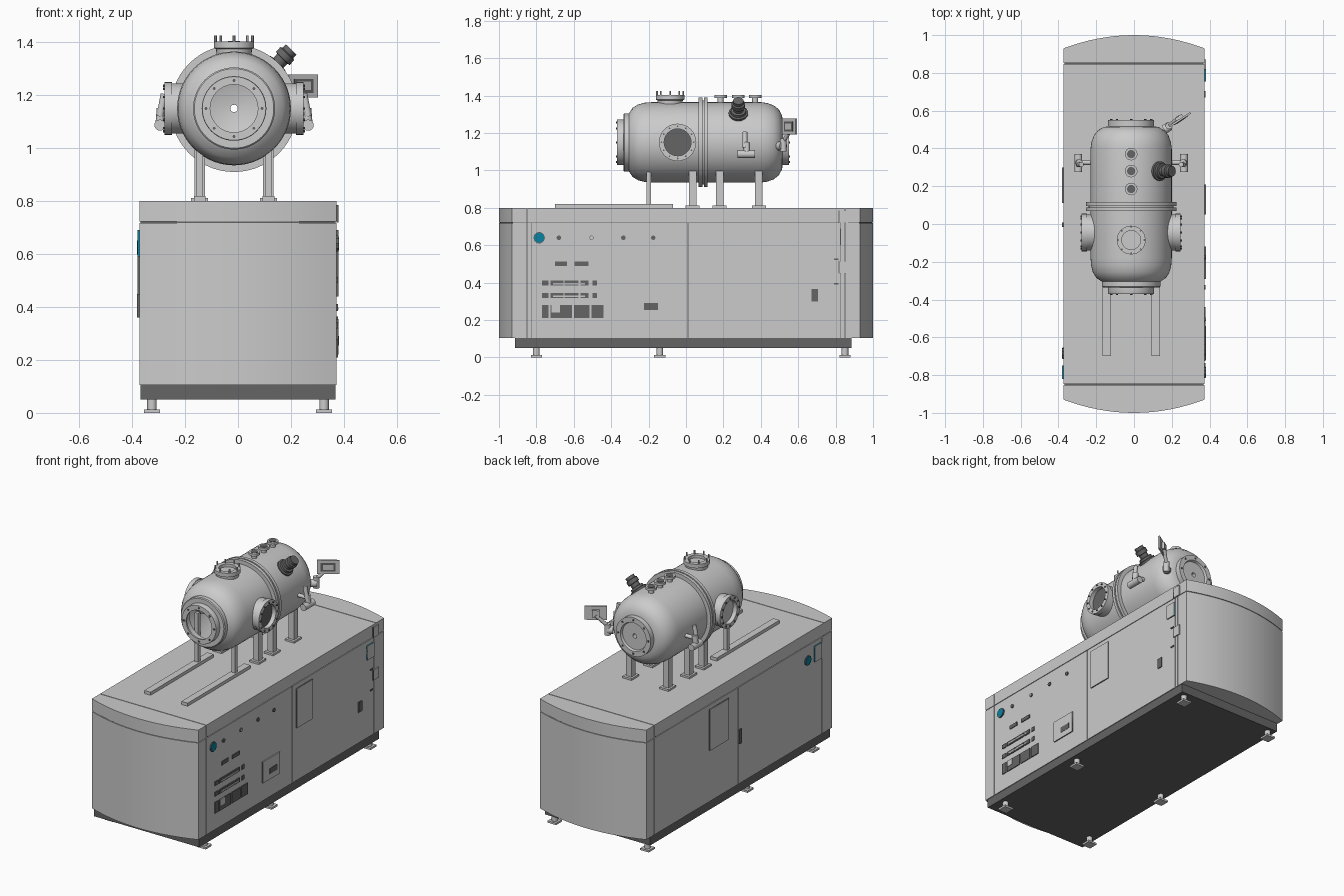
import bpy, bmesh, math
from mathutils import Vector

cube = bpy.data.objects.get("Cube")
if cube:
    bpy.data.objects.remove(cube, do_unlink=True)


def material(name, rgb):
    m = bpy.data.materials.new(name)
    m.use_nodes = True
    m.diffuse_color = (*rgb, 1)
    m.node_tree.nodes["Principled BSDF"].inputs["Base Color"].default_value = (*rgb, 1)
    return m


GREY = material("light grey", (0.6, 0.6, 0.6))
DARK = material("dark grey", (0.13, 0.13, 0.13))
BLUE = material("teal blue", (0.003, 0.22, 0.35))


def finish(name, bm, mat, angle=30):
    bmesh.ops.recalc_face_normals(bm, faces=bm.faces)
    me = bpy.data.meshes.new(name)
    bm.to_mesh(me)
    bm.free()
    me.materials.append(mat)
    ob = bpy.data.objects.new(name, me)
    bpy.context.collection.objects.link(ob)
    bpy.ops.object.select_all(action='DESELECT')
    ob.select_set(True)
    bpy.context.view_layer.objects.active = ob
    bpy.ops.object.shade_smooth_by_angle(angle=math.radians(angle))
    return ob


def box(name, x, y, z, mat=GREY):
    """Box from (low, high) pairs."""
    bm = bmesh.new()
    bmesh.ops.create_cube(bm, size=1)
    for v in bm.verts:
        v.co = [(a + b) / 2 + c * (b - a) for (a, b), c in zip((x, y, z), v.co)]
    return finish(name, bm, mat)


def lathe(name, base, axis, profile, mat=GREY, segs=24, closed=False):
    """Revolve (radius, height) points around an axis."""
    q = Vector(axis).to_track_quat('Z', 'Y')
    bm = bmesh.new()
    rings = []
    for r, h in profile:
        ring = []
        for i in range(segs):
            a = math.tau * i / segs
            p = Vector((r * math.cos(a), r * math.sin(a), h))
            ring.append(bm.verts.new(Vector(base) + q @ p))
        rings.append(ring)
    pairs = list(zip(rings, rings[1:]))
    if closed:
        pairs.append((rings[-1], rings[0]))
    for lo, hi in pairs:
        for i in range(segs):
            j = (i + 1) % segs
            bm.faces.new((lo[i], lo[j], hi[j], hi[i]))
    if not closed:
        bm.faces.new(rings[0])
        bm.faces.new(rings[-1])
    return finish(name, bm, mat)


def rod(name, a, b, r, mat=GREY, segs=16):
    d = Vector(b) - Vector(a)
    return lathe(name, a, d, [(r, 0), (r, d.length)], mat, segs)


def prism(name, outline, z0, z1, mat=GREY):
    bm = bmesh.new()
    f = bm.faces.new([bm.verts.new((x, y, z0)) for x, y in outline])
    up = bmesh.ops.extrude_face_region(bm, geom=[f])
    bmesh.ops.translate(bm, vec=(0, 0, z1 - z0),
                        verts=[v for v in up["geom"] if isinstance(v, bmesh.types.BMVert)])
    return finish(name, bm, mat)


# Cabinet: bowed end panels, doors and a three piece lid around a dark core
W, SEAM = 0.373, 0.85


def bow(side, w=W, inset=0.0, steps=16):
    ts = [-1 + 2 * i / steps for i in range(steps + 1)]
    return [(side * -t * w, side * (0.93 - inset + 0.07 * (1 - t * t))) for t in ts]


def end_outline(side):
    inner = side * (SEAM + 0.002)
    return [(-side * W, inner), (side * W, inner)] + bow(side)


prism("cabinet_core", bow(1, W - 0.005, 0.005) + bow(-1, W - 0.005, 0.005), 0.108, 0.79, DARK)
for side, tag in ((-1, "front"), (1, "back")):
    prism(tag + "_end_panel", end_outline(side), 0.105, 0.718)
    prism(tag + "_lid_end", end_outline(side), 0.722, 0.8)
    for s in (-1, 1):
        x = sorted((s * 0.34, s * W))
        y = sorted((side * 0.83, side * (SEAM - 0.002)))
        box(tag + "_corner_post", x, y, (0.105, 0.718))
box("lid_middle", (-W, W), (-0.848, 0.848), (0.722, 0.8))
for s in (-1, 1):
    x = sorted((s * 0.34, s * W))
    box("front_door", x, (-0.826, 0.008), (0.105, 0.718))
    box("back_door", x, (0.014, 0.826), (0.105, 0.718))

# Plinth and levelling feet
box("plinth", (-0.368, 0.368), (-0.915, 0.885), (0.05, 0.108), DARK)
for y in (-0.8, -0.14, 0.85):
    for s in (-1, 1):
        x = s * 0.325
        box("foot_pad", (x - 0.03, x + 0.03), (y - 0.03, y + 0.03), (0, 0.012))
        rod("foot_stem", (x, y, 0.01), (x, y, 0.05), 0.018)


# Details on the cabinet sides
def plate(name, y, z, mat=DARK, side=1, t=0.005):
    return box(name, sorted((side * (W - 0.001), side * (W + t))), y, z, mat)


def raised(name, y, z, edge, side=1):
    """Thin cover with a coloured edge and a grey face."""
    plate(name + "_edge", y, z, edge, side, 0.006)
    plate(name + "_face", y, z, GREY, side, 0.007)


def dial(side, y, z):
    for name, r, t, mat in (("dial_rim", 0.031, 0.006, DARK), ("dial_face", 0.028, 0.008, BLUE)):
        rod(name, (side * W, y, z), (side * (W + t), y, z), r, mat, 10)


for y in (-0.68, -0.505, -0.335, -0.175):
    rod("button", (W, y, 0.64), (W + 0.006, y, 0.64), 0.012, DARK)
rod("button_cap", (W, -0.505, 0.64), (W + 0.008, -0.505, 0.64), 0.009, GREY)
dial(1, -0.785, 0.64)
dial(-1, -0.685, 0.625)
for a, b in ((-0.70, -0.635), (-0.595, -0.52)):
    plate("vent_slot", (a, b), (0.49, 0.513))
for z in (0.385, 0.318):
    for a, b in ((-0.77, -0.735), (-0.725, -0.655), (-0.65, -0.575), (-0.565, -0.52), (-0.5, -0.475)):
        plate("vent_slot", (a, b), (z, z + 0.026))
    plate("vent_insert", (-0.71, -0.54), (z + 0.006, z + 0.014), GREY, t=0.007)
for a, b in ((-0.77, -0.735), (-0.725, -0.61), (-0.6, -0.515), (-0.505, -0.44)):
    plate("lower_vent", (a, b), (0.21, 0.28))
plate("lower_vent_insert", (-0.72, -0.675), (0.24, 0.28), GREY, t=0.007)
raised("socket_cover", (-0.29, -0.12), (0.22, 0.355), DARK)
plate("socket_plate", (-0.225, -0.15), (0.255, 0.29), t=0.009)
plate("door_latch", (0.67, 0.705), (0.3, 0.365))
plate("left_side_handle", (-0.015, 0.008), (0.36, 0.45), DARK, -1, 0.008)
raised("blue_edged_cover", (0.755, 0.825), (0.6, 0.69), BLUE)
raised("blue_edged_cover", (-0.82, -0.75), (0.59, 0.69), BLUE, -1)
raised("right_door_cover", (0.05, 0.21), (0.44, 0.69), DARK)
raised("left_door_cover", (0.11, 0.3), (0.43, 0.69), DARK, -1)
for z in (0.45, 0.72):
    plate("hinge", (0.82, 0.87), (z, z + 0.065), GREY, t=0.007)
    plate("hinge_pin", (0.815, 0.821), (z, z + 0.065), DARK, t=0.007)
for z in (0.39, 0.52):
    plate("hinge_tab", (0.79, 0.815), (z, z + 0.008))

# Pressure vessel: hollow shell with an open front and a mid flange
CX, CZ = -0.015, 1.15
shell = [(0.09, -0.37), (0.12, -0.37), (0.122, -0.365), (0.122, -0.335), (0.15, -0.335), (0.155, -0.33),
         (0.155, -0.305), (0.185, -0.285), (0.203, -0.255), (0.212, -0.22), (0.215, -0.18), (0.215, 0.068),
         (0.24, 0.068), (0.24, 0.088), (0.225, 0.088), (0.225, 0.096), (0.24, 0.096), (0.24, 0.116),
         (0.215, 0.116), (0.215, 0.4), (0.21, 0.435), (0.197, 0.47), (0.175, 0.497), (0.145, 0.513),
         (0.122, 0.517), (0.122, 0.55), (0.09, 0.55), (0.085, 0.535), (0.014, 0.535),
         (0.014, 0.5), (0.12, 0.49), (0.18, 0.45), (0.208, 0.39), (0.208, -0.18), (0.195, -0.25),
         (0.15, -0.298), (0.115, -0.3), (0.115, -0.36), (0.09, -0.36)]
lathe("vessel_shell", (CX, 0, CZ), (0, 1, 0), shell, segs=56, closed=True)


def bolts(name, centre, axis, r, n, length, size, mat=DARK):
    q = Vector(axis).to_track_quat('Z', 'Y')
    for i in range(n):
        a = math.tau * i / n
        p = Vector(centre) + q @ Vector((r * math.cos(a), r * math.sin(a), 0))
        rod(name, p, p + Vector(axis) * length, size, mat, 6)


bolts("front_bolt", (CX, -0.365, CZ), (0, -1, 0), 0.106, 8, 0.01, 0.006)
bolts("back_bolt", (CX, 0.545, CZ), (0, 1, 0), 0.106, 8, 0.01, 0.006)

# Side windows and top port
ring = [(0.072, 0.17), (0.095, 0.17), (0.095, 0.235), (0.1, 0.235), (0.1, 0.262), (0.072, 0.262)]
for s in (-1, 1):
    lathe("side_window_ring", (CX, -0.045, CZ), (s, 0, 0), ring, segs=32, closed=True)
    rod("side_window_glass", (CX + s * 0.205, -0.045, CZ), (CX + s * 0.235, -0.045, CZ),
        0.073, DARK if s > 0 else GREY, 32)
    bolts("side_window_bolt", (CX + s * 0.26, -0.045, CZ), (s, 0, 0), 0.086, 12, 0.008, 0.005)
lathe("top_port", (CX, -0.085, CZ), (0, 0, 1),
      [(0.05, 0.19), (0.065, 0.19), (0.068, 0.225), (0.076, 0.228), (0.076, 0.253), (0.05, 0.253)],
      segs=32, closed=True)
rod("top_port_glass", (CX, -0.085, CZ + 0.2), (CX, -0.085, CZ + 0.235), 0.051, GREY, 32)
bolts("top_port_clamp", (CX, -0.085, CZ + 0.23), (0, 0, 1), 0.07, 8, 0.045, 0.005, GREY)

# Small top nozzles
for y in (0.185, 0.28, 0.37):
    lathe("top_nozzle", (CX, y, CZ), (0, 0, 1),
          [(0.016, 0.2), (0.016, 0.237), (0.033, 0.237), (0.033, 0.252)])
    rod("nozzle_opening", (CX, y, CZ + 0.248), (CX, y, CZ + 0.254), 0.022, DARK)

# Dark angled sensor
lathe("angled_sensor", (CX, 0.28, CZ), (0.7, 0, 0.72),
      [(0.052, 0.18), (0.052, 0.222), (0.042, 0.225), (0.04, 0.238), (0.027, 0.24), (0.027, 0.262),
       (0.036, 0.264), (0.036, 0.288), (0.028, 0.292), (0.028, 0.31)], DARK)

# Drain valves on both sides
for s in (-1, 1):
    x = CX + s * 0.28
    rod("valve_pipe", (CX + s * 0.2, 0.325, 1.13), (x, 0.325, 1.13), 0.012)
    rod("valve_body", (x, 0.275, 1.087), (x, 0.37, 1.087), 0.021)
    rod("valve_neck", (x, 0.325, 1.09), (x - s * 0.005, 0.325, 1.15), 0.017)
    rod("valve_lever", (x, 0.315, 1.12), (x - s * 0.016, 0.315, 1.205), 0.013)

# Support legs, their pads and the front rails
for s in (-1, 1):
    x = CX + s * 0.13
    box("rail", (x - 0.022, x + 0.022), (-0.7, -0.07), (0.8, 0.82))
    box("front_leg", (x - 0.012, x + 0.012), (-0.21, -0.188), (0.82, 1.13))
    for y in (0.035, 0.18, 0.39):
        box("leg", (x - 0.02, x + 0.02), (y - 0.02, y + 0.02), (0.8, 1.0))
        box("leg_pad", (x - 0.032, x + 0.032), (y - 0.037, y + 0.037), (0.8, 0.812))

# Control screen on a bent arm
rod("arm_bracket", (0.16, 0.5, 1.13), (0.19, 0.52, 1.13), 0.024)
rod("arm_post", (0.185, 0.52, 1.10), (0.185, 0.52, 1.17), 0.018)
rod("arm_link", (0.185, 0.52, 1.155), (0.24, 0.565, 1.225), 0.011)
for name, w, h, front, back, mat in (("screen_case", 0.065, 0.043, -0.005, 0.005, GREY),
                                     ("screen_face", 0.043, 0.027, -0.008, -0.004, DARK),
                                     ("screen_display", 0.03, 0.016, -0.01, -0.006, GREY),
                                     ("screen_mount", 0.022, 0.022, 0.004, 0.02, GREY)):
    ob = box(name, (-w, w), (front, back), (-h, h), mat)
    ob.location = (0.245, 0.553, 1.235)
    ob.rotation_euler = (0, 0, math.radians(33))
